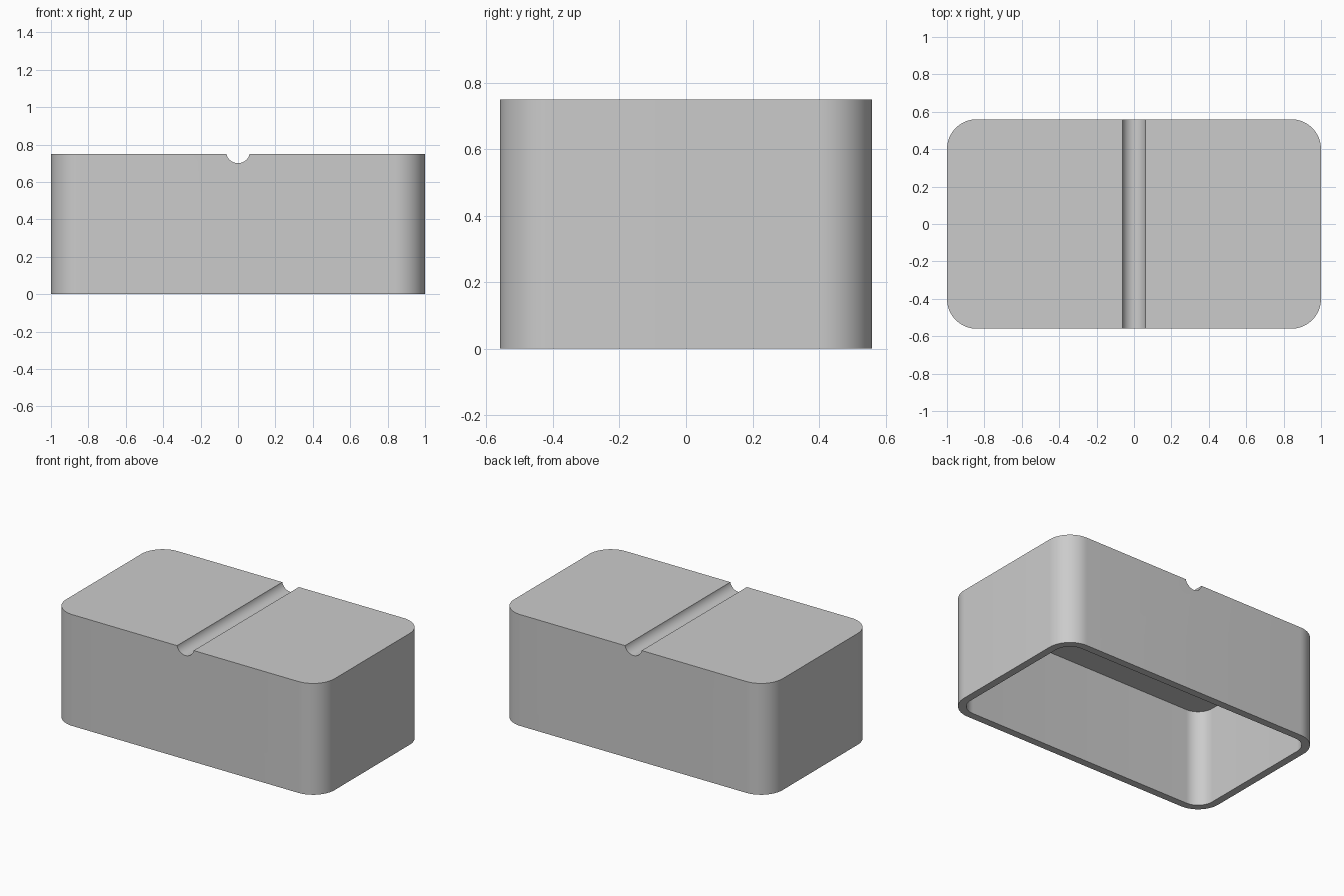
import bpy, bmesh
from math import cos, sin, pi, radians

cube = bpy.data.objects.get("Cube")
if cube:
    bpy.data.objects.remove(cube, do_unlink=True)

HALF_X, HALF_Y, HEIGHT = 1.0, 0.56, 0.75
RADIUS, WALL, CEILING = 0.16, 0.05, 0.65
GROOVE_R, GROOVE_Z = 0.0635, 0.7635
SEGMENTS = 16

grey = bpy.data.materials.new("light grey")
grey.use_nodes = True
colour = (0.6, 0.6, 0.6, 1)
grey.diffuse_color = colour
grey.node_tree.nodes["Principled BSDF"].inputs["Base Color"].default_value = colour


def prism(name, outline, direction):
    """Extrude a closed outline of 3D points along a direction."""
    bm = bmesh.new()
    face = bm.faces.new([bm.verts.new(p) for p in outline])
    result = bmesh.ops.extrude_face_region(bm, geom=[face], use_keep_orig=True)
    top = [g for g in result["geom"] if isinstance(g, bmesh.types.BMVert)]
    bmesh.ops.translate(bm, verts=top, vec=direction)
    bmesh.ops.recalc_face_normals(bm, faces=bm.faces)
    mesh = bpy.data.meshes.new(name)
    bm.to_mesh(mesh)
    bm.free()
    mesh.materials.append(grey)
    obj = bpy.data.objects.new(name, mesh)
    bpy.context.collection.objects.link(obj)
    return obj


def rounded_rectangle(half_x, half_y, radius, z):
    points = []
    for corner, (sx, sy) in enumerate([(1, 1), (-1, 1), (-1, -1), (1, -1)]):
        for i in range(SEGMENTS + 1):
            a = (corner + i / SEGMENTS) * pi / 2
            points.append((sx * (half_x - radius) + radius * cos(a),
                           sy * (half_y - radius) + radius * sin(a), z))
    return points


# Rounded outer body
body = prism("box_body", rounded_rectangle(HALF_X, HALF_Y, RADIUS, 0), (0, 0, HEIGHT))

# Hollow open at the bottom
cavity = prism("cavity_cutter",
               rounded_rectangle(HALF_X - WALL, HALF_Y - WALL, RADIUS - WALL, -0.1),
               (0, 0, CEILING + 0.1))

# Round groove across the top
circle = [2 * pi * i / 48 for i in range(48)]
groove = prism("groove_cutter",
               [(GROOVE_R * cos(a), -1, GROOVE_Z + GROOVE_R * sin(a)) for a in circle],
               (0, 2, 0))

bpy.ops.object.select_all(action="DESELECT")
bpy.context.view_layer.objects.active = body
body.select_set(True)
for cutter in (cavity, groove):
    cutter.hide_render = True
    mod = body.modifiers.new(cutter.name, "BOOLEAN")
    mod.operation = "DIFFERENCE"
    mod.solver = "EXACT"
    mod.object = cutter
    bpy.ops.object.modifier_apply(modifier=mod.name)
    bpy.data.objects.remove(cutter, do_unlink=True)

bpy.ops.object.shade_smooth_by_angle(angle=radians(30))
